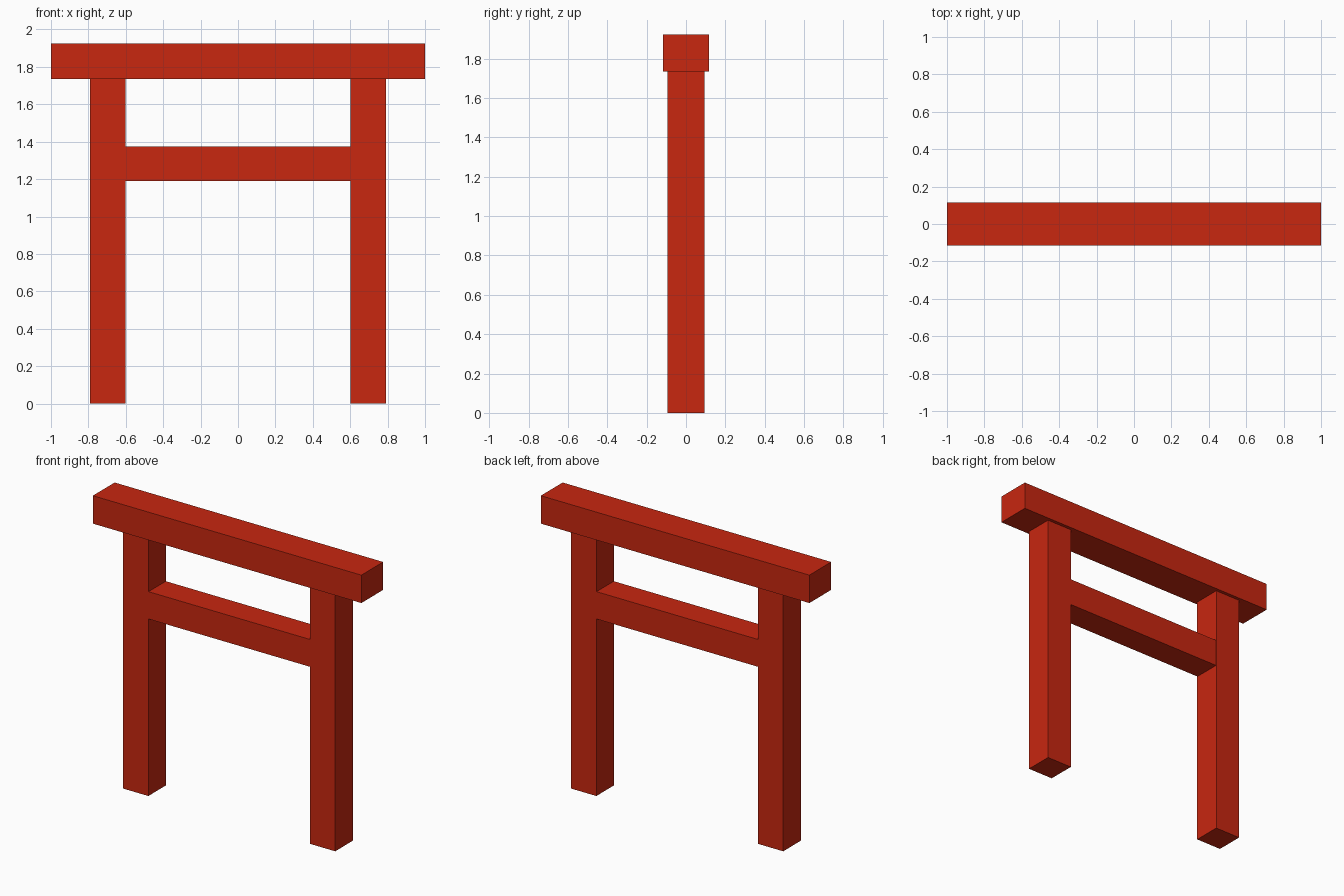
import bpy

if "Cube" in bpy.data.objects:
    bpy.data.objects.remove(bpy.data.objects["Cube"])

# Shared red paint
red = bpy.data.materials.new("red_paint")
red.diffuse_color = (0.58, 0.02, 0.005, 1)
red.use_nodes = True
red.node_tree.nodes["Principled BSDF"].inputs["Base Color"].default_value = red.diffuse_color


def box(name, center, size):
    bpy.ops.mesh.primitive_cube_add(size=1, location=center)
    ob = bpy.context.object
    ob.name = name
    ob.scale = size
    bpy.ops.object.transform_apply(location=False, rotation=False, scale=True)
    ob.data.materials.append(red)
    return ob


# Two square pillars
for side, sx in (("left", -1), ("right", 1)):
    box(side + "_pillar", (sx * 0.696, 0, 0.868), (0.188, 0.188, 1.736))

# Overhanging top beam
box("top_beam", (0, 0, 1.83), (2.0, 0.232, 0.188))

# Tie beam between the pillars
box("tie_beam", (0, 0, 1.283), (1.206, 0.184, 0.184))
